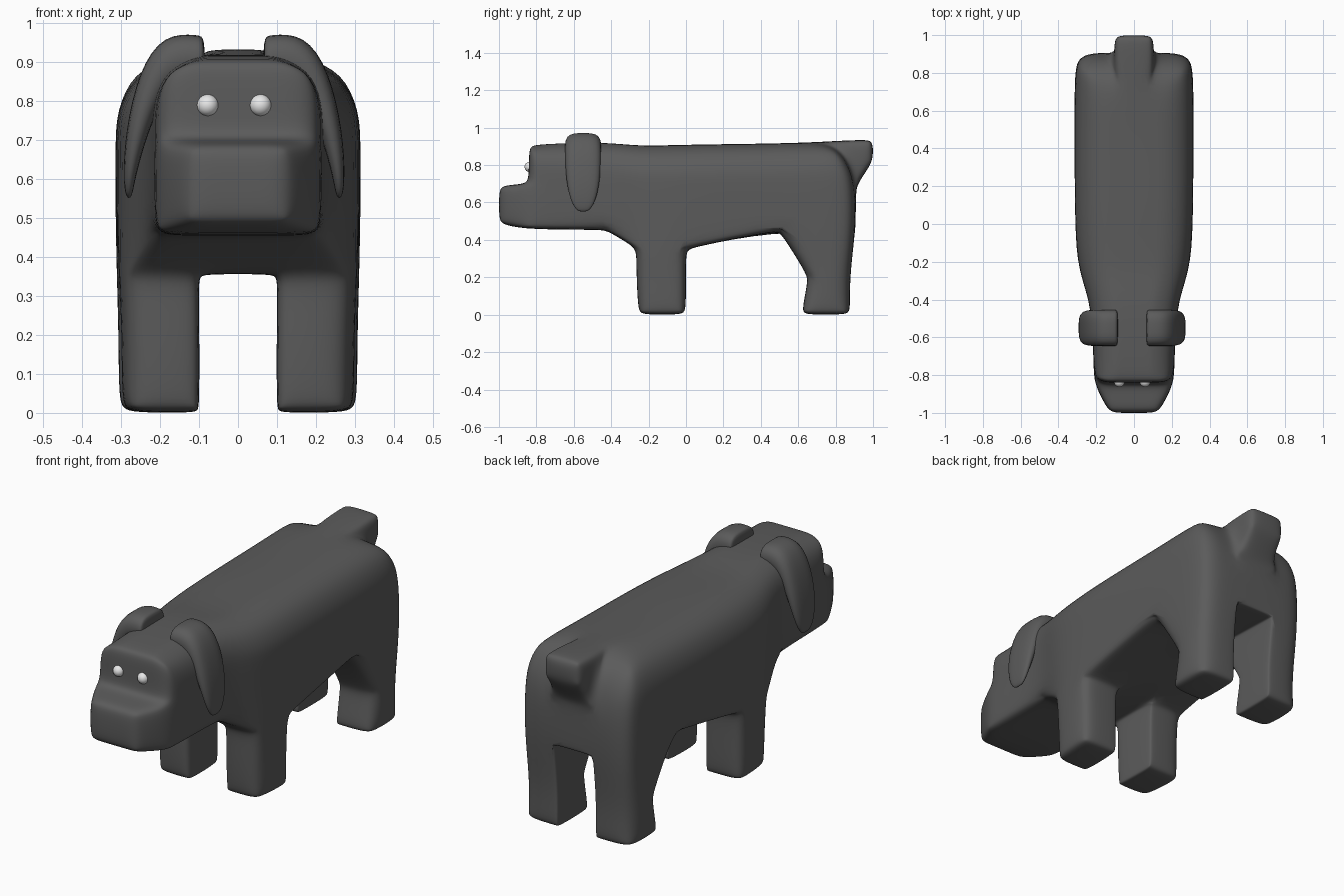
import bpy, bmesh
from itertools import product

if "Cube" in bpy.data.objects:
    bpy.data.objects.remove(bpy.data.objects["Cube"], do_unlink=True)


def material(name, value):
    mat = bpy.data.materials.new(name)
    mat.use_nodes = True
    color = (value, value, value, 1)
    mat.diffuse_color = color
    mat.node_tree.nodes["Principled BSDF"].inputs["Base Color"].default_value = color
    return mat


def finish(name, bm, mat):
    bmesh.ops.recalc_face_normals(bm, faces=bm.faces)
    mesh = bpy.data.meshes.new(name)
    bm.to_mesh(mesh)
    bm.free()
    obj = bpy.data.objects.new(name, mesh)
    bpy.context.collection.objects.link(obj)
    mesh.materials.append(mat)
    mesh.shade_smooth()
    return obj


def subdivide(obj, levels):
    mod = obj.modifiers.new("Subdivision", "SUBSURF")
    mod.levels = mod.render_levels = levels


grey = material("dark grey coat", 0.105)
white = material("pale eye", 0.8)

# Body cage: stations from nose to tail (y, half width, belly, middle, top)
stations = [
    (-1.0, 0.13, 0.485, 0.69, 0.69),
    (-0.84, 0.215, 0.455, 0.70, 0.91),
    (-0.43, 0.22, 0.455, 0.70, 0.925),
    (-0.265, 0.295, 0.355, 0.70, 0.90),
    (0.0, 0.315, 0.355, 0.70, 0.91),
    (0.5, 0.315, 0.45, 0.70, 0.915),
    (0.905, 0.315, 0.43, 0.68, 0.93),
    (1.0, 0.31, 0.70, 0.82, 0.94),
]
KNEE = 0.2
# Hind leg and rump lean: y at (station, row)
lean = {(3, 0): -0.255, (5, 0): 0.615, (5, 1): 0.655,
        (6, 0): 0.88, (6, 1): 0.875, (6, 4): 0.84}


def point(i, j, k):
    y, half, *levels = stations[j]
    z = ([0, KNEE] + levels)[k]
    x = half * (2 * i / 3 - 1)
    if k < 2:
        x *= 0.975                       # feet slightly closer together
    if k == 4 and 3 <= j <= 6 and i in (0, 3):
        x *= 0.97                        # back slopes down at the sides
        z -= 0.015
    return x, lean.get((j, k), y), z


# Filled cells (column, slab, row)
cells = set(product(range(3), range(1, 6), (2, 3)))          # head and trunk
cells |= {(i, 0, 2) for i in range(3)}                       # muzzle
cells |= set(product((0, 2), (3, 5), (0, 1)))                # four legs
cells.add((1, 6, 3))                                         # tail

bm = bmesh.new()
verts = {}
for cell in sorted(cells):
    for axis, side in product(range(3), (0, 1)):
        neighbour = list(cell)
        neighbour[axis] += 2 * side - 1
        if tuple(neighbour) in cells:
            continue
        a, b = [n for n in range(3) if n != axis]
        ring = []
        for da, db in ((0, 0), (1, 0), (1, 1), (0, 1)):
            key = list(cell)
            key[axis] += side
            key[a] += da
            key[b] += db
            key = tuple(key)
            if key not in verts:
                verts[key] = bm.verts.new(point(*key))
            ring.append(verts[key])
        bm.faces.new(ring)
bmesh.ops.recalc_face_normals(bm, faces=bm.faces)


def roundness(edge):
    middle = (edge.verts[0].co + edge.verts[1].co) / 2
    along = edge.verts[0].co - edge.verts[1].co
    upright = abs(along.z) > max(abs(along.x), abs(along.y))
    outer = abs(middle.x) > 0.15
    if middle.z > 0.84 and outer:
        return 1.0 if middle.y > -0.4 else 0.5       # back, crown
    if upright and outer:
        return 0.75 if middle.y > 0.7 and middle.z > 0.4 else 0.45
    if middle.z < 0.46 and not outer and middle.y > -0.2:
        return 0.13                                  # inner leg edges
    return 0.28


# Broad rounding along the back, tight rounding elsewhere
weight = bm.edges.layers.float.new("bevel_weight_edge")
for edge in bm.edges:
    if edge.calc_face_angle(0) > 0.45:
        edge[weight] = roundness(edge)
body = finish("body", bm, grey)
bevel = body.modifiers.new("Rounding", "BEVEL")
bevel.limit_method = "WEIGHT"
bevel.width = 0.14
bevel.segments = 2
subdivide(body, 2)

# Drooping ears: sections (outer x, outer z, inner x, inner z, half depth)
sections = [
    (0.075, 0.966, 0.075, 0.86, 0.10),
    (0.09, 0.970, 0.09, 0.85, 0.10),
    (0.18, 0.975, 0.14, 0.85, 0.10),
    (0.245, 0.88, 0.18, 0.82, 0.10),
    (0.28, 0.72, 0.225, 0.71, 0.095),
    (0.285, 0.60, 0.255, 0.60, 0.068),
    (0.278, 0.55, 0.262, 0.55, 0.03),
]
SHIFT = -0.01
bm = bmesh.new()
loops = []
for ox, oz, ix, iz, d in sections:
    corners = ((ox, -d, oz), (ox, 0, oz), (ox, d, oz),
               (ix, d, iz), (ix, 0, iz), (ix, -d, iz))
    loops.append([bm.verts.new(c) for c in corners])
for first, second in zip(loops, loops[1:]):
    for n in range(6):
        m = (n + 1) % 6
        bm.faces.new((first[n], first[m], second[m], second[n]))
for loop in (loops[0], loops[-1]):
    bm.faces.new((loop[0], loop[1], loop[4], loop[5]))
    bm.faces.new((loop[1], loop[2], loop[3], loop[4]))
ears = finish("ears", bm, grey)
ears.location = (SHIFT, -0.55, 0)
ears.modifiers.new("Mirror", "MIRROR")
subdivide(ears, 2)

# Eyes
for side, name in ((1, "left_eye"), (-1, "right_eye")):
    bm = bmesh.new()
    bmesh.ops.create_uvsphere(bm, u_segments=16, v_segments=12, radius=0.028)
    eye = finish(name, bm, white)
    eye.location = (SHIFT + side * 0.068, -0.835, 0.79)
